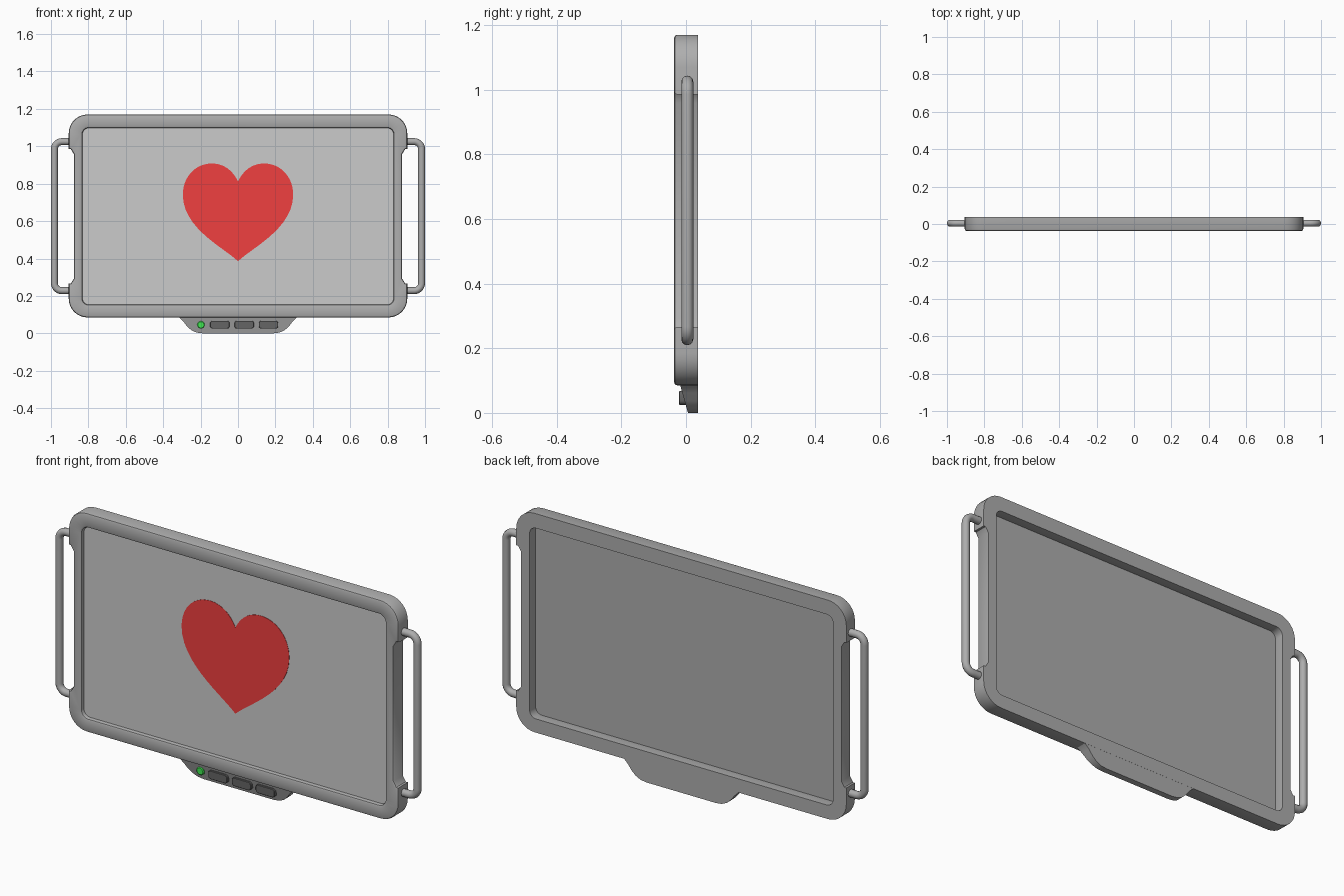
import bpy, bmesh, math
from mathutils import Vector
from mathutils.geometry import interpolate_bezier

if "Cube" in bpy.data.objects:
    bpy.data.objects.remove(bpy.data.objects["Cube"])


def arc(cx, cz, r, a0, a1, n=8):
    return [(cx + r * math.cos(math.radians(a0 + (a1 - a0) * i / n)),
             cz + r * math.sin(math.radians(a0 + (a1 - a0) * i / n))) for i in range(n + 1)]


def rounded_rect(x0, x1, z0, z1, r, n=8):
    return (arc(x1 - r, z0 + r, r, -90, 0, n) + arc(x1 - r, z1 - r, r, 0, 90, n)
            + arc(x0 + r, z1 - r, r, 90, 180, n) + arc(x0 + r, z0 + r, r, 180, 270, n))


def offset(pts, d):
    """Mitred offset of a counter-clockwise outline, positive outwards."""
    out = []
    for i, p in enumerate(pts):
        a, b, c = Vector(pts[i - 1]), Vector(p), Vector(pts[(i + 1) % len(pts)])
        e, f = (b - a).normalized(), (c - b).normalized()
        n, m = Vector((e.y, -e.x)), Vector((f.y, -f.x))
        out.append(b + (n + m) * (d / (1 + n.dot(m))))
    return out


def finish(obj, color, angle=35):
    mat = bpy.data.materials.new(obj.name + "_color")
    mat.diffuse_color = (*color, 1)
    mat.use_nodes = True
    mat.node_tree.nodes["Principled BSDF"].inputs["Base Color"].default_value = mat.diffuse_color
    obj.data.materials.append(mat)
    bpy.ops.object.select_all(action='DESELECT')
    obj.select_set(True)
    bpy.context.view_layer.objects.active = obj
    if obj.type == 'CURVE':
        bpy.ops.object.convert(target='MESH')
        obj = bpy.context.object
    bpy.ops.object.shade_smooth_by_angle(angle=math.radians(angle))
    return obj


def make(name, bm, color):
    bmesh.ops.recalc_face_normals(bm, faces=bm.faces)
    me = bpy.data.meshes.new(name)
    bm.to_mesh(me)
    bm.free()
    obj = bpy.data.objects.new(name, me)
    bpy.context.collection.objects.link(obj)
    return finish(obj, color)


def add_wall(bm, pts, steps):
    """Loft an outline through (y, offset) steps; returns first and last rings."""
    rings = []
    for y, d in steps:
        rings.append([bm.verts.new((p[0], y(p[1]) if callable(y) else y, p[1]))
                      for p in offset(pts, d)])
    n = len(pts)
    for a, b in zip(rings, rings[1:]):
        for i in range(n):
            bm.faces.new((a[i], a[(i + 1) % n], b[(i + 1) % n], b[i]))
    return rings[0], rings[-1]


def prism(name, pts, steps, color):
    bm = bmesh.new()
    for ring in add_wall(bm, pts, steps):
        bm.faces.new(ring)
    return make(name, bm, color)


GREY = (0.42, 0.42, 0.42)
BLACK = (0.13, 0.13, 0.13)

# Frame: rounded outline with shallow notches beside the handles, and a window
notch = [(0.905, 0.266), (0.894, 0.266), (0.878, 0.292),
         (0.878, 0.959), (0.894, 0.985), (0.905, 0.985)]
right = arc(0.805, 0.185, 0.1, -90, 0) + notch + arc(0.805, 1.07, 0.1, 0, 90)
outer = right + [(-x, z) for x, z in reversed(right)]
window = rounded_rect(-0.832, 0.832, 0.153, 1.098, 0.035)
edge = [(0.037, 0), (-0.027, 0), (-0.0341, 0.0029), (-0.037, 0.01)]
bm = bmesh.new()
o_back, o_front = add_wall(bm, outer, [(y, -d) for y, d in edge])
i_back, i_front = add_wall(bm, window, edge)
for rings in ((o_back, i_back), (o_front, i_front)):
    edges = [bm.edges.get((r[i - 1], r[i])) for r in rings for i in range(len(r))]
    bmesh.ops.triangle_fill(bm, use_beauty=True, edges=edges)
make("frame", bm, GREY)

# Back panel and screen set inside the window
prism("back_panel", window, [(-0.010, 0), (-0.015, 0)], GREY)
prism("screen", window, [(-0.015, -0.001), (-0.019, -0.001)], (0.7, 0.7, 0.7))

# Heart picture on the screen
segs = [((0, 0.385), (0.07, 0.455), (0.295, 0.56), (0.295, 0.74)),
        ((0.295, 0.74), (0.295, 0.84), (0.225, 0.908), (0.14, 0.908)),
        ((0.14, 0.908), (0.08, 0.908), (0.03, 0.875), (0, 0.812))]
half = []
for s in segs:
    half += [(p.x, p.y) for p in interpolate_bezier(*[Vector((*q, 0)) for q in s], 14)[:-1]]
heart = half + [(0, 0.812)] + [(-x, z) for x, z in reversed(half[1:])]
prism("heart", heart, [(-0.0185, 0), (-0.0205, 0)], (0.87, 0.05, 0.05))

# Control tab under the frame, with a sloped front
side = [(0.19, 0), (0.222, 0.004), (0.25, 0.017), (0.272, 0.037), (0.291, 0.062),
        (0.312, 0.083), (0.325, 0.09)]
tab = side + [(-x, z) for x, z in reversed(side)]
prism("control_tab", tab, [(0.0365, 0), (lambda z: 0.006 - 0.28 * z, 0)], GREY)

# Three buttons and a status light
for i in range(3):
    x = -0.097 + 0.13 * i
    prism(f"button_{i + 1}", rounded_rect(x - 0.052, x + 0.052, 0.025, 0.067, 0.014, 5),
          [(0.006, 0), (-0.020, 0), (-0.022, -0.002)], BLACK)
prism("status_light", arc(-0.198, 0.045, 0.02, 0, 345, 23),
      [(0.006, 0), (-0.013, 0), (-0.016, -0.004)], (0.05, 0.8, 0.08))

# Side handles: bent round bars
for name, s in (("right_handle", 1), ("left_handle", -1)):
    path = ([(0.885, 0.228)] + arc(0.9415, 0.268, 0.04, -90, 0)
            + arc(0.9415, 0.985, 0.04, 0, 90) + [(0.885, 1.025)])
    cu = bpy.data.curves.new(name, 'CURVE')
    cu.dimensions = '3D'
    cu.bevel_depth = 0.0185
    cu.bevel_resolution = 4
    cu.use_fill_caps = True
    sp = cu.splines.new('POLY')
    sp.points.add(len(path) - 1)
    for p, (x, z) in zip(sp.points, path):
        p.co = (s * x, 0.004, z, 1)
    obj = bpy.data.objects.new(name, cu)
    bpy.context.collection.objects.link(obj)
    finish(obj, GREY, 45)
